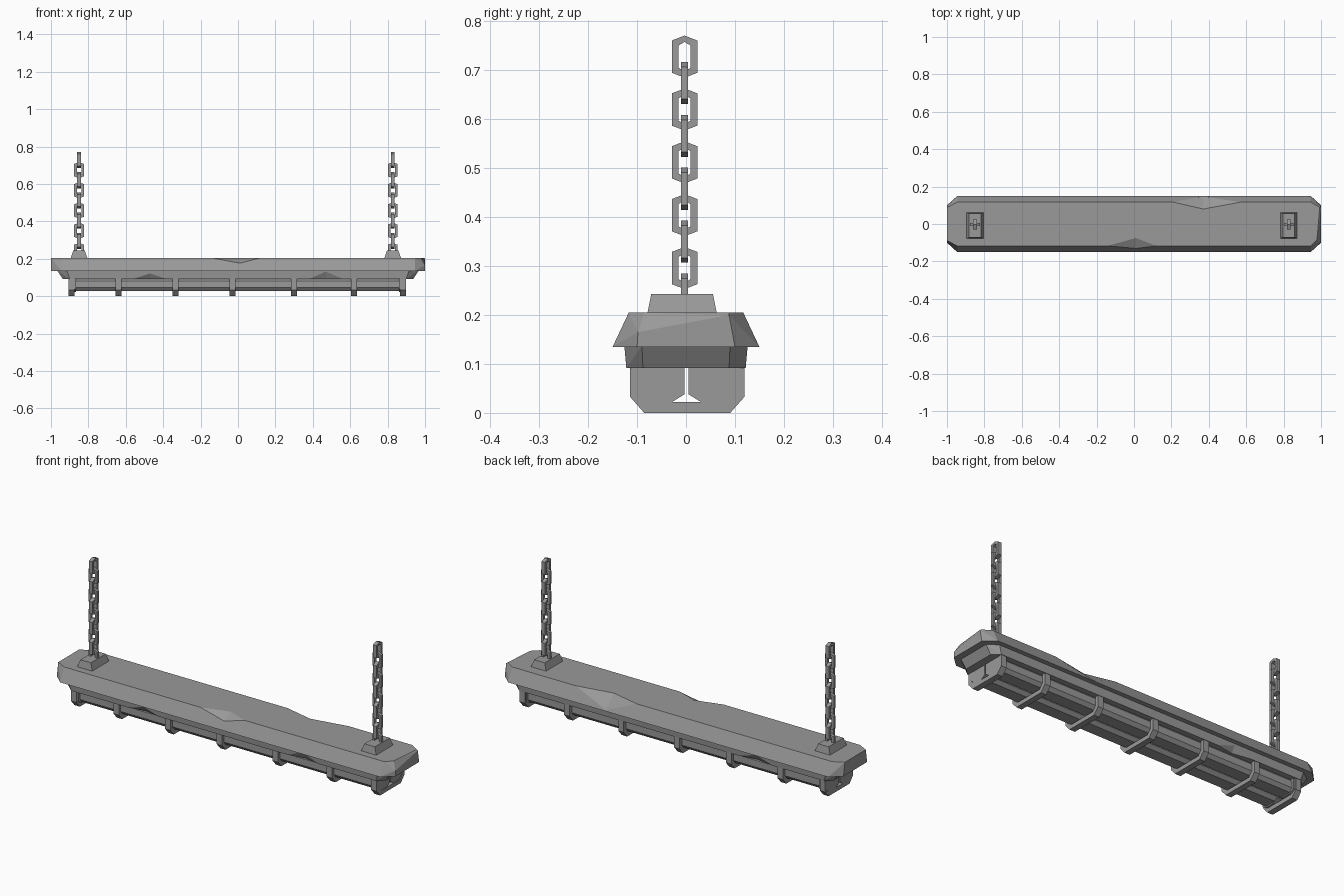
import bpy, bmesh

if "Cube" in bpy.data.objects:
    bpy.data.objects.remove(bpy.data.objects["Cube"])

# Dark grey metal for every part
metal = bpy.data.materials.new("dark_grey_metal")
metal.diffuse_color = (0.32, 0.32, 0.32, 1)
metal.use_nodes = True
metal.node_tree.nodes["Principled BSDF"].inputs["Base Color"].default_value = metal.diffuse_color


def finish(name, bm):
    bmesh.ops.recalc_face_normals(bm, faces=bm.faces)
    me = bpy.data.meshes.new(name)
    bm.to_mesh(me)
    bm.free()
    me.materials.append(metal)
    ob = bpy.data.objects.new(name, me)
    bpy.context.collection.objects.link(ob)
    return ob


def hull(name, pts):
    """Convex solid around the points."""
    bm = bmesh.new()
    for p in pts:
        bm.verts.new(p)
    bmesh.ops.convex_hull(bm, input=bm.verts)
    bmesh.ops.dissolve_limit(bm, angle_limit=0.01, verts=bm.verts, edges=bm.edges)
    return finish(name, bm)


def band(name, outer, inner, depth, place, closed):
    """Flat strip between two outlines, given a depth; place maps (u, v, w) to xyz."""
    bm = bmesh.new()
    d = depth / 2
    rows = [[bm.verts.new(place(u, v, w)) for (u, v), w in ((o, -d), (o, d), (i, d), (i, -d))]
            for o, i in zip(outer, inner)]
    n = len(rows)
    for k in range(n if closed else n - 1):
        a, b = rows[k], rows[(k + 1) % n]
        for j in range(4):
            bm.faces.new((a[j], a[(j + 1) % 4], b[(j + 1) % 4], b[j]))
    if not closed:
        bm.faces.new(rows[0])
        bm.faces.new(rows[-1])
    return finish(name, bm)


def corners(x, xc, y, yc, z):
    """Rectangle with cut corners."""
    return [(sx * a, sy * b, z) for sx in (-1, 1) for sy in (-1, 1) for a, b in ((x, yc), (xc, y))]


def dent(target, e1, e2, a, b, apex):
    """Cut a shallow V notch in an edge: e1, e2 on the edge, a and b on its two faces."""
    cutter = hull("dent_cutter", [e1, e2, a, b, apex])
    cutter.hide_render = True
    cutter.hide_set(True)
    mod = target.modifiers.new("dent", 'BOOLEAN')
    mod.operation = 'DIFFERENCE'
    mod.solver = 'EXACT'
    mod.object = cutter


# Upper housing, with one battered corner and notched top edges
top = [p for p in corners(1.0, 0.945, 0.117, 0.088, 0.205) if p[0] != 1.0]
housing = hull("upper_housing", corners(1.0, 0.945, 0.15, 0.1, 0.135) + top +
               [(0.978, -0.085, 0.205), (1.0, -0.098, 0.165), (1.0, 0.088, 0.2), (0.993, 0.088, 0.205)])
dent(housing, (-0.14, -0.117, 0.205), (0.12, -0.117, 0.205), (0.01, -0.075, 0.205),
     (0.01, -0.131, 0.176), (0.01, -0.2, 0.26))
dent(housing, (0.21, 0.117, 0.205), (0.57, 0.117, 0.205), (0.37, 0.08, 0.205),
     (0.37, 0.1475, 0.14), (0.37, 0.22, 0.26))

# Lower tray, with notched bottom edges
tray = hull("lower_tray", corners(0.967, 0.915, 0.126, 0.09, 0.137) +
            corners(0.937, 0.9, 0.122, 0.088, 0.092))
for x, w, sy, h in ((-0.47, 0.09, -1, 0.03), (0.47, 0.09, -1, 0.04), (-0.5, 0.1, 1, 0.033)):
    dent(tray, (x - w, sy * 0.122, 0.092), (x + w, sy * 0.122, 0.092), (x, sy * 0.105, 0.092),
         (x, sy * (0.122 + 0.004 * h / 0.045), 0.092 + h), (x, sy * 0.18, 0.05))

# Two faceted light tubes, each with a chunky socket at both ends
tube = [(0.015, 0.095), (0.005, 0.082), (0.005, 0.045), (0.022, 0.028), (0.085, 0.028),
        (0.1, 0.046), (0.1, 0.082), (0.09, 0.095)]
socket = [(0.004, 0.095), (0.004, 0.038), (0.03, 0.022), (0.085, 0.022), (0.112, 0.038), (0.112, 0.095)]
for side, s in (("front", -1), ("back", 1)):
    hull(side + "_light_tube", [(x, s * y + 0.001, z) for x in (-0.87, 0.87) for y, z in tube])
    for end, x0, x1 in (("left", -0.907, -0.865), ("right", 0.862, 0.897)):
        hull(f"{side}_{end}_socket", [(x, s * y + 0.001, z) for x in (x0, x1) for y, z in socket])

# Guard hoops under the tubes
outer = [(-0.117, 0.1), (-0.117, 0.033), (-0.088, 0), (0.088, 0), (0.117, 0.033), (0.117, 0.1)]
inner = [(-0.098, 0.1), (-0.098, 0.048), (-0.078, 0.022), (0.078, 0.022), (0.098, 0.048), (0.098, 0.1)]
for i, x in enumerate((-0.89, -0.64, -0.335, -0.03, 0.3, 0.62, 0.883)):
    band(f"guard_hoop_{i + 1}", outer, inner, 0.032,
         lambda u, v, w: (x + w, u + 0.0025, v), False)

# Chain mounts and chains of alternating links
link_out = [(0, 0.043), (0.026, 0.033), (0.026, -0.033), (0, -0.043), (-0.026, -0.033), (-0.026, 0.033)]
link_in = [(0, 0.03), (0.012, 0.023), (0.012, -0.023), (0, -0.03), (-0.012, -0.023), (-0.012, 0.023)]
for side, cx in (("left", -0.85), ("right", 0.827)):
    hull(side + "_chain_mount",
         [(cx + sx * a, -0.008 + sy * b, z) for sx in (-1, 1) for sy in (-1, 1)
          for a, b, z in ((0.045, 0.071, 0.203), (0.031, 0.063, 0.243))])
    for k in range(10):
        zc = 0.728 - 0.054 * k
        if k % 2:
            place = lambda u, v, w: (cx + u, -0.003 + w, zc + v)
        else:
            place = lambda u, v, w: (cx + w, -0.003 + u, zc + v)
        band(f"{side}_chain_link_{k + 1}", link_out, link_in, 0.015 if k % 2 else 0.02, place, True)
